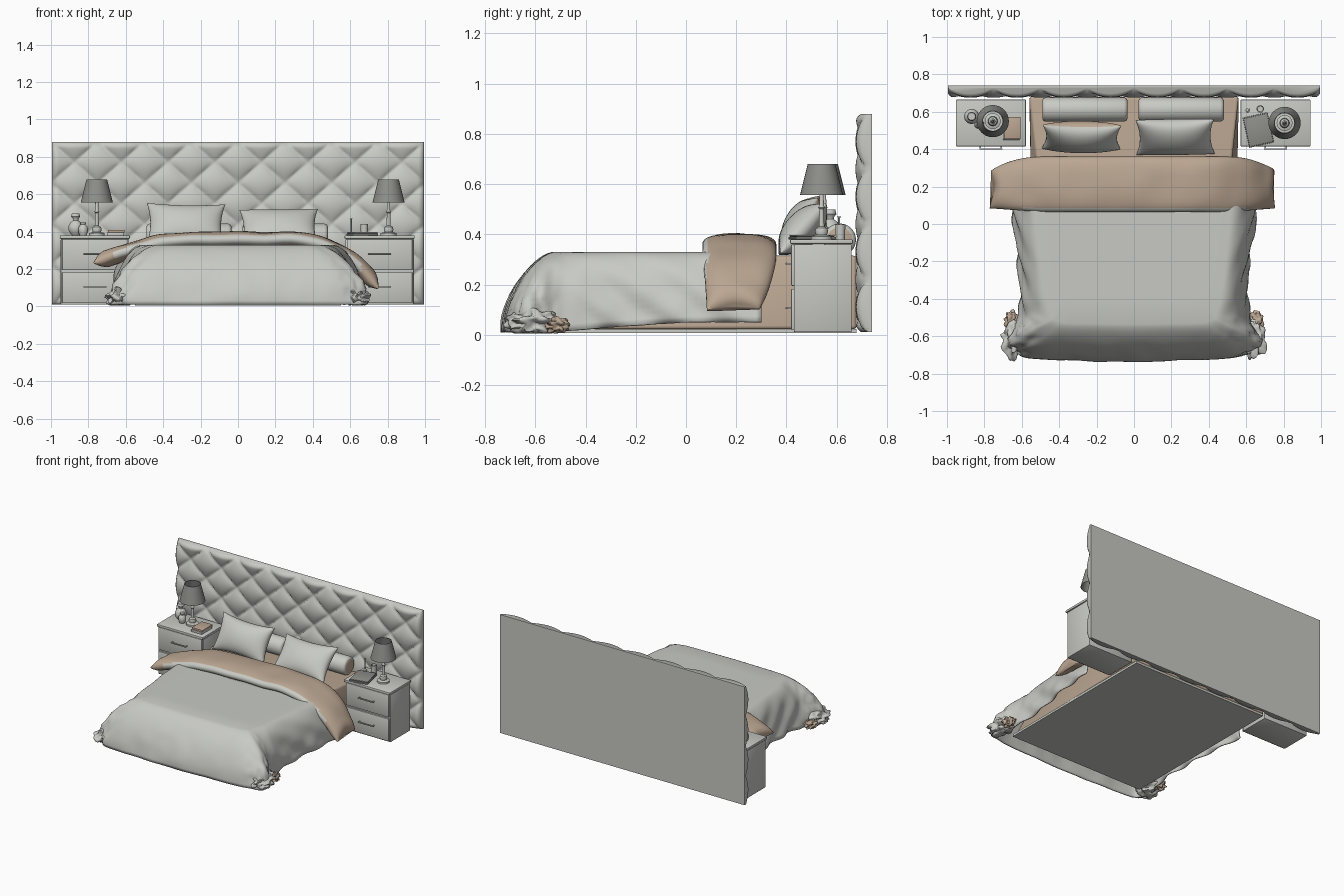
import bpy, bmesh, math
from mathutils import Vector, Matrix, noise

if "Cube" in bpy.data.objects:
    bpy.data.objects.remove(bpy.data.objects["Cube"])


def material(name, rgb):
    m = bpy.data.materials.new(name)
    m.diffuse_color = (*rgb, 1)
    m.use_nodes = True
    m.node_tree.nodes["Principled BSDF"].inputs["Base Color"].default_value = m.diffuse_color
    return m


GREY = material("light_grey", (0.58, 0.59, 0.55))
TAN = material("tan", (0.50, 0.385, 0.29))
MID = material("mid_grey", (0.27, 0.27, 0.255))


def finish(name, bm, mats, angle=40):
    bmesh.ops.remove_doubles(bm, verts=bm.verts, dist=1e-5)
    bmesh.ops.recalc_face_normals(bm, faces=bm.faces)
    me = bpy.data.meshes.new(name)
    bm.to_mesh(me)
    bm.free()
    ob = bpy.data.objects.new(name, me)
    bpy.context.collection.objects.link(ob)
    for m in mats:
        me.materials.append(m)
    bpy.ops.object.select_all(action='DESELECT')
    ob.select_set(True)
    bpy.context.view_layer.objects.active = ob
    bpy.ops.object.shade_smooth_by_angle(angle=math.radians(angle))
    return ob


def skin(bm, rows, wrap=False, caps=False, idx=0):
    """Bridge equal-length rows of points with quads."""
    vs = [[bm.verts.new(p) for p in r] for r in rows]
    n = len(vs[0])
    for a, b in zip(vs, vs[1:]):
        for j in range(n if wrap else n - 1):
            k = (j + 1) % n
            bm.faces.new((a[j], a[k], b[k], b[j])).material_index = idx
    if caps:
        bm.faces.new(vs[0])
        bm.faces.new(vs[-1])


def box(name, x0, x1, y0, y1, z0, z1, mat, bevel=0.004, rot=0):
    bm = bmesh.new()
    bmesh.ops.create_cube(bm, size=1)
    M = (Matrix.Translation(((x0 + x1) / 2, (y0 + y1) / 2, (z0 + z1) / 2))
         @ Matrix.Rotation(rot, 4, 'Z') @ Matrix.Diagonal((x1 - x0, y1 - y0, z1 - z0, 1)))
    bmesh.ops.transform(bm, matrix=M, verts=bm.verts)
    if bevel:
        bmesh.ops.bevel(bm, geom=bm.edges[:], offset=bevel, segments=2, affect='EDGES', profile=0.5)
    return finish(name, bm, [mat])


def lathe(name, x, y, z, profile, mat, n=32, caps=True):
    bm = bmesh.new()
    skin(bm, [[(x + r * math.cos(i * math.tau / n), y + r * math.sin(i * math.tau / n), z + h)
               for i in range(n)] for r, h in profile], wrap=True, caps=caps)
    return finish(name, bm, [mat])


def lerp_path(keys, n):
    out = []
    for a, b in zip(keys, keys[1:]):
        out += [Vector(a).lerp(Vector(b), i / n) for i in range(n)]
    out.append(Vector(keys[-1]))
    for _ in range(8):
        out = [out[0]] + [(out[i - 1] + out[i] * 2 + out[i + 1]) / 4 for i in range(1, len(out) - 1)] + [out[-1]]
    return out


# Tufted headboard: diamond puffs on the front, flat back
def tuft(x, z):
    a, b = x / 0.25 + z / 0.22, x / 0.25 - z / 0.22
    puff = abs(math.sin(math.pi * a) * math.sin(math.pi * b)) ** 0.45
    e = min(0.995 - abs(x), z - 0.01, 0.88 - z)
    edge = max(0, 1 - e / 0.03) ** 2
    return 0.706 - 0.031 * puff + 0.022 * edge


bm = bmesh.new()
NX, NZ = 200, 88
rows = []
for j in range(NZ + 1):
    z = 0.01 + 0.87 * j / NZ
    line = [-0.995 + 1.99 * i / NX for i in range(NX + 1)]
    rows.append([(-0.995, 0.74, z)] + [(x, tuft(x, z), z) for x in line] + [(0.995, 0.74, z)])
skin(bm, rows, wrap=True, caps=True)
finish("headboard", bm, [GREY], 60)

# Base plate and mattress (narrower at the foot, under the duvet)
box("bed_base", -0.55, 0.55, -0.6, 0.68, 0.006, 0.022, GREY, 0)
bm = bmesh.new()
bmesh.ops.create_cube(bm, size=1)
for v in bm.verts:
    top, foot = v.co.z > 0, v.co.y < 0
    w = (0.43 if top else 0.54) if foot else 0.56
    v.co = (math.copysign(w, v.co.x), (-0.48 if top else -0.58) if foot else 0.68, 0.315 if top else 0.022)
bmesh.ops.bevel(bm, geom=bm.edges[:], offset=0.015, segments=3, affect='EDGES', profile=0.5)
finish("mattress", bm, [TAN])

# Duvet: top edge and hem run round the sides and foot, skinned by a rounded drop
# each key: top x, top y, hem x, hem y, hem z
half = [(.52, .30, .67, .30, .05), (.51, .0, .64, .0, .05), (.48, -.3, .60, -.3, .03),
        (.45, -.46, .61, -.5, .012), (.43, -.51, .70, -.65, .01), (.37, -.53, .56, -.715, .01),
        (0, -.535, 0, -.735, .01)]
keys = half + [(-a, b, -c, d, e) for a, b, c, d, e in half[-2::-1]]
rows = []
for s in lerp_path(keys, 14):
    ax, ay, hx, hy, hz = s
    foot = min(1, max(0, (-0.4 - ay) / 0.1))
    corner = math.exp(-((abs(hx) - 0.64) ** 2 + (hy + 0.62) ** 2) / 0.008)
    row = [(ax * k, 0.3 + (ay - 0.3) * k, 0.325) for k in (0, 0.3, 0.6, 0.85)]
    for i in range(19):
        t = i / 18 * math.pi / 2
        f, g = math.sin(t), (1 - math.cos(t)) ** (1 - 0.25 * foot)
        p = Vector((ax + (hx - ax) * f, ay + (hy - ay) * f, 0.325 - (0.325 - hz) * g))
        out = Vector((hx - ax, hy - ay, 0)).normalized()
        # diagonal drape folds, crumpled near the foot corners
        fold = 0.012 * math.sin(26 * p.y + 34 * p.z) * (1 - foot) + 0.012 * noise.noise(p * 9)
        fold += corner * 0.045 * noise.noise(p * 24)
        p += out * (fold * g ** 0.7)
        p.y = max(p.y, -0.735)
        row.append(p)
    rows.append(row)
bm = bmesh.new()
skin(bm, rows)
ob = finish("duvet", bm, [GREY], 70)
sol = ob.modifiers.new("thickness", 'SOLIDIFY')
sol.thickness, sol.offset = 0.008, 0

# Bunched cloth at the foot corners, with a little tan lining showing
for side, sx in (("left", -1), ("right", 1)):
    for part, c, r, mat in (("bunch", (.635, -.61, .05), (.065, .095, .05), GREY),
                            ("lining", (.655, -.515, .04), (.035, .045, .03), TAN)):
        bm = bmesh.new()
        bmesh.ops.create_icosphere(bm, subdivisions=4, radius=1)
        for v in bm.verts:
            d = 1 + 0.55 * noise.noise(v.co * 2.6 + Vector((sx * 3, 1, 2)))
            p = v.co * d
            v.co = (sx * (c[0] + p.x * r[0]), c[1] + p.y * r[1], max(0.005, c[2] + p.z * r[2]))
        finish(f"duvet_{part}_{side}", bm, [mat], 60)

# Folded-back top of the duvet: tan roll with a grey front lip and drooping wings
path = lerp_path([(-.74, .245), (-.66, .265), (-.56, .30), (-.45, .335), (-.3, .353), (0, .358),
                  (.3, .353), (.45, .335), (.56, .285), (.65, .21), (.73, .12)], 6)
rows, N = [], 32
for i, p in enumerate(path):
    d = (path[min(i + 1, len(path) - 1)] - path[max(i - 1, 0)]).normalized()
    x, z = p
    w = max(0, (abs(x) - 0.5) / 0.25)
    y0, y1 = 0.065 + 0.02 * w, 0.36 - 0.08 * w * w
    end = min(i, len(path) - 1 - i)
    th = 0.045 * (0.25, 0.7, 0.9, 1)[min(end, 3)]
    row = []
    for k in range(N):
        a = k * math.tau / N
        ca, sa = math.cos(a), math.sin(a)
        y = (y0 + y1) / 2 + (y1 - y0) / 2 * math.copysign(abs(ca) ** 0.8, ca)
        n = th * math.copysign(abs(sa) ** 0.9, sa) + 0.010 * noise.noise(Vector((x * 7, y * 7, z * 7)))
        slide = math.copysign(0.3 * w * (0.2 - y), x)
        row.append((x - d.y * n + d.x * slide, y, z + d.x * n - abs(d.y) * abs(slide)))
    rows.append(row)
bm = bmesh.new()
skin(bm, rows, wrap=True, caps=True)
for f in bm.faces:
    c = f.calc_center_median()
    f.material_index = 1 if c.y < 0.085 and len(f.verts) == 4 and abs(c.x) < 0.66 else 0
finish("duvet_fold", bm, [TAN, GREY], 60)


# Pillows: pinched corners, leaning back
def pillow(name, loc, w, h, t, lean, roll, back):
    bm = bmesh.new()
    n = 24
    for sgn in (-1, 1):
        rows = []
        for i in range(n + 1):
            row = []
            for j in range(n + 1):
                u, v = -math.cos(math.pi * i / n), -math.cos(math.pi * j / n)
                bulge = ((1 - u * u) * (1 - v * v)) ** 0.45
                row.append((u * w * (1 - 0.10 * (1 - v * v)), sgn * t * bulge, v * h * (1 - 0.14 * (1 - u * u))))
            rows.append(row)
        skin(bm, rows, idx=1 if sgn > 0 else 0)
    M = Matrix.Translation(loc) @ Matrix.Rotation(-lean, 4, 'X') @ Matrix.Rotation(roll, 4, 'Y')
    bmesh.ops.transform(bm, matrix=M, verts=bm.verts)
    finish(name, bm, [GREY, back], 60)


pillow("pillow_left", (-0.28, 0.465, 0.435), 0.21, 0.13, 0.075, 0.50, 0.02, TAN)
pillow("pillow_right", (0.22, 0.465, 0.42), 0.21, 0.135, 0.07, 0.75, -0.02, GREY)

# Bolsters: grey cylinders with tan ends
for side, x0, x1 in (("left", -0.49, -0.035), ("right", 0.025, 0.48)):
    bm = bmesh.new()
    prof = [(x0, 0.05), (x0 + 0.006, 0.06), (x0 + 0.018, 0.065), (x1 - 0.018, 0.065), (x1 - 0.006, 0.06), (x1, 0.05)]
    skin(bm, [[(x, 0.612 + r * math.cos(k * math.tau / 32), 0.378 + r * math.sin(k * math.tau / 32))
               for k in range(32)] for x, r in prof], wrap=True, caps=True)
    for f in bm.faces:
        f.material_index = 1 if len(f.verts) > 4 else 0
    finish(f"bolster_{side}", bm, [GREY, TAN])

# Nightstands with two drawers, bar handles and a lamp each
for side, cx, lx, ly in (("left", -0.765, -0.755, 0.55), ("right", 0.757, 0.805, 0.54)):
    box(f"nightstand_{side}", cx - 0.183, cx + 0.183, 0.43, 0.66, 0.01, 0.36, GREY)
    box(f"nightstand_top_{side}", cx - 0.187, cx + 0.187, 0.415, 0.665, 0.362, 0.38, GREY)
    for k, z in enumerate((0.018, 0.195)):
        box(f"drawer_{side}_{k}", cx - 0.175, cx + 0.175, 0.419, 0.435, z, z + 0.165, GREY, 0.003)
        hz = z + 0.088
        box(f"handle_{side}_{k}", cx - 0.062, cx + 0.062, 0.397, 0.404, hz - 0.004, hz + 0.004, GREY, 0.002)
        for s in (-1, 1):
            hx = cx + s * 0.056
            box(f"handle_post_{side}_{k}", hx - 0.004, hx + 0.004, 0.402, 0.42, hz - 0.003, hz + 0.003, GREY, 0)
    lathe(f"lamp_stand_{side}", lx, ly, 0.38, [(.042, 0), (.042, .012), (.022, .018), (.026, .032), (.022, .045),
          (.011, .052), (.009, .12), (.014, .126), (.009, .134), (.008, .2), (.004, .26)], GREY)
    lathe(f"lamp_shade_{side}", lx, ly, 0.38, [(.086, .176), (.055, .30), (.052, .30), (.083, .176), (.086, .176)],
          MID, caps=False)

# Ornaments: vases and tan book on the left, dark books, glass and stick on the right
lathe("vase", -0.868, 0.575, 0.38, [(.02, 0), (.036, .02), (.04, .045), (.03, .068), (.014, .08), (.014, .088),
      (.024, .1), (.02, .118), (.012, .118)], GREY)
lathe("small_pot", -0.828, 0.535, 0.38, [(.018, 0), (.026, .02), (.024, .045), (.013, .058), (.016, .07)], GREY, 24)
box("tan_book_lower", -0.70, -0.61, 0.45, 0.57, 0.38, 0.395, GREY, 0.002)
box("tan_book_upper", -0.695, -0.607, 0.455, 0.572, 0.396, 0.41, TAN, 0.002)
box("dark_book_lower", 0.597, 0.733, 0.42, 0.585, 0.38, 0.389, MID, 0.002, 0.22)
box("dark_book_upper", 0.60, 0.73, 0.425, 0.58, 0.39, 0.398, MID, 0.002, 0.22)
lathe("glass", 0.675, 0.615, 0.38, [(.018, 0), (.02, .06), (.017, .06), (.015, .01)], GREY, 24)
lathe("candle_stick", 0.605, 0.61, 0.38, [(.014, 0), (.014, .006), (.004, .012), (.004, .085), (.008, .09)], GREY, 16)
